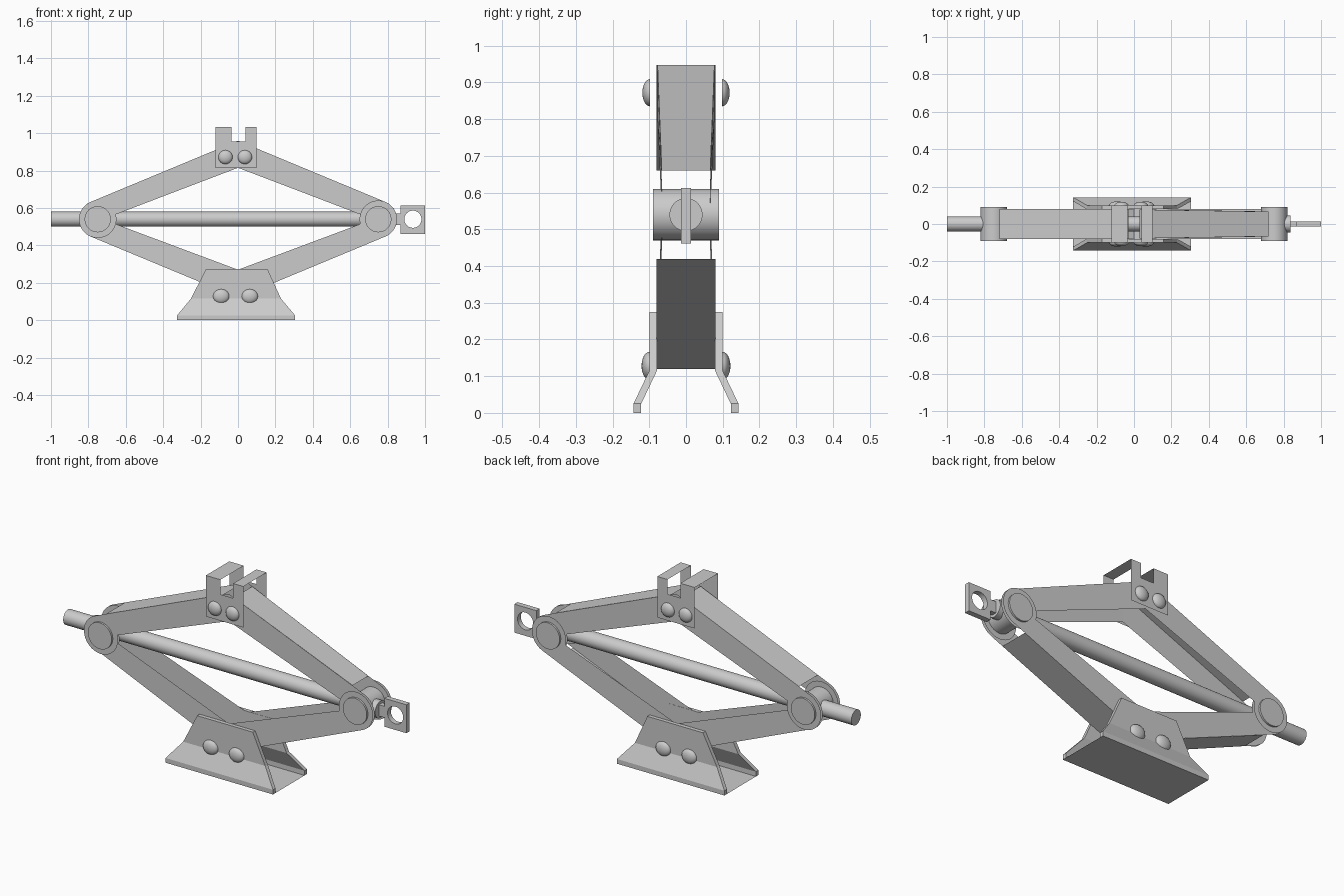
import bpy, bmesh
from math import sin, cos, radians, pi

if "Cube" in bpy.data.objects:
    bpy.data.objects.remove(bpy.data.objects["Cube"])

PX, PZ = 0.75, 0.54          # side pivot position


def finish(name, bm, smooth=False):
    bmesh.ops.remove_doubles(bm, verts=bm.verts, dist=1e-5)
    bmesh.ops.recalc_face_normals(bm, faces=bm.faces)
    me = bpy.data.meshes.new(name)
    bm.to_mesh(me)
    bm.free()
    ob = bpy.data.objects.new(name, me)
    bpy.context.collection.objects.link(ob)
    if smooth:
        bpy.ops.object.select_all(action='DESELECT')
        ob.select_set(True)
        bpy.context.view_layer.objects.active = ob
        bpy.ops.object.shade_smooth_by_angle(angle=radians(35))
    return ob


def from_faces(name, faces):
    bm = bmesh.new()
    for f in faces:
        bm.faces.new([bm.verts.new(p) for p in f])
    return finish(name, bm)


def cylinder(name, r, a, b, axis, at=(0, 0, 0), seg=40):
    bm = bmesh.new()
    ring = [(r * cos(2 * pi * i / seg), r * sin(2 * pi * i / seg)) for i in range(seg)]
    place = (lambda u, v, t: (t, u, v)) if axis == 'X' else (lambda u, v, t: (u, t, v))
    ends = [[bm.verts.new([p + q for p, q in zip(place(u, v, t), at)]) for u, v in ring]
            for t in (a, b)]
    for e in ends:
        bm.faces.new(e)
    for i in range(seg):
        j = (i + 1) % seg
        bm.faces.new((ends[0][i], ends[0][j], ends[1][j], ends[1][i]))
    return finish(name, bm, True)


def box(name, x0, x1, hy, z0, z1):
    bm = bmesh.new()
    bmesh.ops.create_cube(bm, size=1)
    for v in bm.verts:
        v.co = ((x0 + x1) / 2 + v.co.x * (x1 - x0), v.co.y * 2 * hy,
                (z0 + z1) / 2 + v.co.z * (z1 - z0))
    return finish(name, bm)


# Folded sheet arms: two rounded side plates joined by an outer web
def arm(name, side, up, z_out, z_in, gap, y_mid, y_piv):
    def pt(x, z, s):
        return (side * x, s * (y_mid + (y_piv - y_mid) * min(x / 0.72, 1)), z)
    arc = [radians(67 - 262 * i / 32) for i in range(33)]
    prof = [(0, z_out)] + [(PX + 0.1 * cos(a), PZ + up * 0.1 * sin(a)) for a in arc] + [(0, z_in)]
    zt = lambda x: z_out + (prof[1][1] - z_out) * x / prof[1][0]
    faces = [[pt(x, z, s) for x, z in prof] for s in (-1, 1)]
    faces.append([pt(gap, zt(gap), -1), pt(0.72, zt(0.72), -1),
                  pt(0.72, zt(0.72), 1), pt(gap, zt(gap), 1)])
    return from_faces(name, faces)


arm("upper_right_arm", 1, 1, 0.96, 0.815, 0.03, 0.078, 0.066)
arm("upper_left_arm", -1, 1, 0.96, 0.815, 0.03, 0.08, 0.08)
arm("lower_right_arm", 1, -1, 0.12, 0.27, 0.0, 0.08, 0.08)
arm("lower_left_arm", -1, -1, 0.12, 0.27, 0.0, 0.078, 0.066)

# Pivot pins, screw rod and collar
for n, s in (("left", -1), ("right", 1)):
    cylinder(n + "_pivot_pin", 0.07, -0.09, 0.09, 'Y', (s * PX, 0, PZ))
cylinder("screw_rod", 0.04, -1.0, 0.76, 'X', (0, 0, PZ))
cylinder("screw_collar", 0.045, 0.76, 0.838, 'X', (0, 0, PZ))

# Crank eye plate with a round hole
box("crank_eye_neck", 0.83, 0.872, 0.014, PZ - 0.03, PZ + 0.03)
eye = box("crank_eye", 0.87, 1.0, 0.014, 0.462, 0.613)
cutter = cylinder("eye_hole_cutter", 0.046, -0.1, 0.1, 'Y', (0.935, 0, PZ))
cutter.hide_render = True
cutter.hide_set(True)
mod = eye.modifiers.new("hole", 'BOOLEAN')
mod.operation, mod.solver, mod.object = 'DIFFERENCE', 'EXACT', cutter

# Top saddle: notched side plates with two top strips
XL, XR, NL, NR, Y = -0.12, 0.1, -0.035, 0.04, 0.098
prof = [(XL, 0.815), (XR, 0.815), (XR, 1.033), (NR, 1.033),
        (NR, 0.955), (NL, 0.955), (NL, 1.033), (XL, 1.033)]
faces = [[(x, s * Y, z) for x, z in prof] for s in (-1, 1)]
for a, b in ((XL, NL), (NR, XR)):
    faces.append([(a, -Y, 1.033), (b, -Y, 1.033), (b, Y, 1.033), (a, Y, 1.033)])
from_faces("top_saddle", faces)

# Base: splayed thick side walls and a floor sheet
rows = [(0.275, 0.1, -0.17, 0.157), (0.115, 0.1, -0.252, 0.23),
        (0.025, 0.143, -0.326, 0.306), (0.0, 0.143, -0.326, 0.306)]
for n, s in (("front", -1), ("back", 1)):
    faces = []
    P = lambda k, e, t: (rows[k][2 + e], s * (rows[k][1] - t), rows[k][0])
    T = 0.021
    for k in range(3):
        for t in (0, T):
            faces.append([P(k, 0, t), P(k, 1, t), P(k + 1, 1, t), P(k + 1, 0, t)])
        for e in (0, 1):
            faces.append([P(k, e, 0), P(k + 1, e, 0), P(k + 1, e, T), P(k, e, T)])
    for k in (0, 3):
        faces.append([P(k, 0, 0), P(k, 1, 0), P(k, 1, T), P(k, 0, T)])
    from_faces(n + "_base_wall", faces)
from_faces("base_floor", [[(-0.326, -0.123, 0), (0.306, -0.123, 0),
                           (0.306, 0.123, 0), (-0.326, 0.123, 0)]])


# Domed rivets on both faces
def rivet(name, x, z, s, rx, rz, y):
    bm = bmesh.new()
    bmesh.ops.create_uvsphere(bm, u_segments=24, v_segments=16, radius=1)
    cut = bmesh.ops.bisect_plane(bm, geom=bm.verts[:] + bm.edges[:] + bm.faces[:], dist=1e-5,
                                 plane_co=(0, 0, 0), plane_no=(0, -s, 0), clear_outer=True)
    bmesh.ops.holes_fill(bm, edges=bm.edges[:], sides=0)
    for v in bm.verts:
        v.co = (x + v.co.x * rx, s * y + v.co.y * 0.021, z + v.co.z * rz)
    finish(name, bm, True)


for n, s in (("front", -1), ("back", 1)):
    for i, x in enumerate((-0.067, 0.037)):
        rivet(f"{n}_saddle_rivet_{i}", x, 0.872, s, 0.038, 0.037, 0.098)
    for i, x in enumerate((-0.09, 0.063)):
        rivet(f"{n}_base_rivet_{i}", x, 0.128, s, 0.043, 0.038, 0.1)
